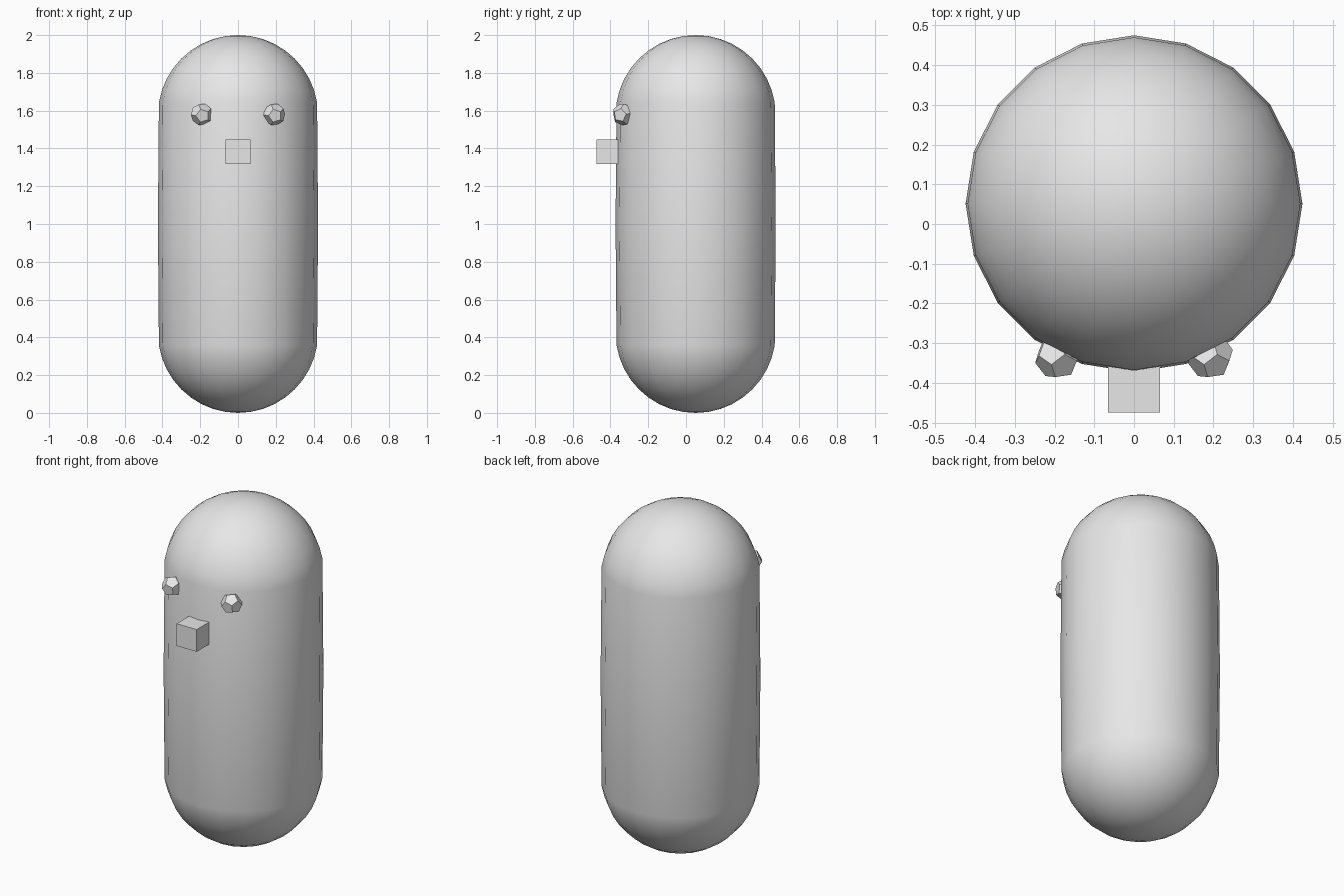
import bpy, bmesh, math
from mathutils import Matrix, Vector

cube = bpy.data.objects.get("Cube")
if cube:
    bpy.data.objects.remove(cube, do_unlink=True)

grey = bpy.data.materials.new("plain_grey")
grey.use_nodes = True
grey.diffuse_color = (0.8, 0.8, 0.8, 1)
grey.node_tree.nodes["Principled BSDF"].inputs["Base Color"].default_value = (0.8, 0.8, 0.8, 1)


def add_part(name, bm, location, smooth=False):
    bmesh.ops.recalc_face_normals(bm, faces=bm.faces[:])
    mesh = bpy.data.meshes.new(name)
    bm.to_mesh(mesh)
    bm.free()
    mesh.materials.append(grey)
    obj = bpy.data.objects.new(name, mesh)
    obj.location = location
    bpy.context.collection.objects.link(obj)
    for poly in mesh.polygons:
        poly.use_smooth = smooth
    return obj


def dodecahedron(radius):
    # Dual of an icosahedron: hull of its face centres, with coplanar faces merged
    ico = bmesh.new()
    bmesh.ops.create_icosphere(ico, subdivisions=1, radius=1)
    centres = [f.calc_center_median().normalized() * radius for f in ico.faces]
    ico.free()
    bm = bmesh.new()
    for c in centres:
        bm.verts.new(c)
    bmesh.ops.convex_hull(bm, input=bm.verts[:])
    bmesh.ops.dissolve_limit(bm, angle_limit=math.radians(5),
                             verts=bm.verts[:], edges=bm.edges[:])
    return bm


# Body: a sphere pulled apart above and below its equator
RADIUS = 0.424
STRETCH = 1 - RADIUS
body = bmesh.new()
bmesh.ops.create_uvsphere(body, u_segments=20, v_segments=20, radius=RADIUS)
for v in body.verts:
    if abs(v.co.z) > 0.001:
        v.co.z += math.copysign(STRETCH, v.co.z)
add_part("body", body, (0, 0.051, 1), smooth=True)

# Eyes: faceted studs with one face turned forward and slightly down
for side, name in ((-1, "right_eye"), (1, "left_eye")):
    eye = dodecahedron(0.059)
    facing = Vector((0.1, -1, -0.15)).to_track_quat("Z", "Y").to_matrix()
    bmesh.ops.transform(eye, matrix=facing.to_4x4(), verts=eye.verts[:])
    add_part(name, eye, (side * 0.192, -0.333, 1.58))

# Nose: a plain cube set into the front
nose = bmesh.new()
bmesh.ops.create_cube(nose, size=0.13)
add_part("nose", nose, (0, -0.41, 1.382))
